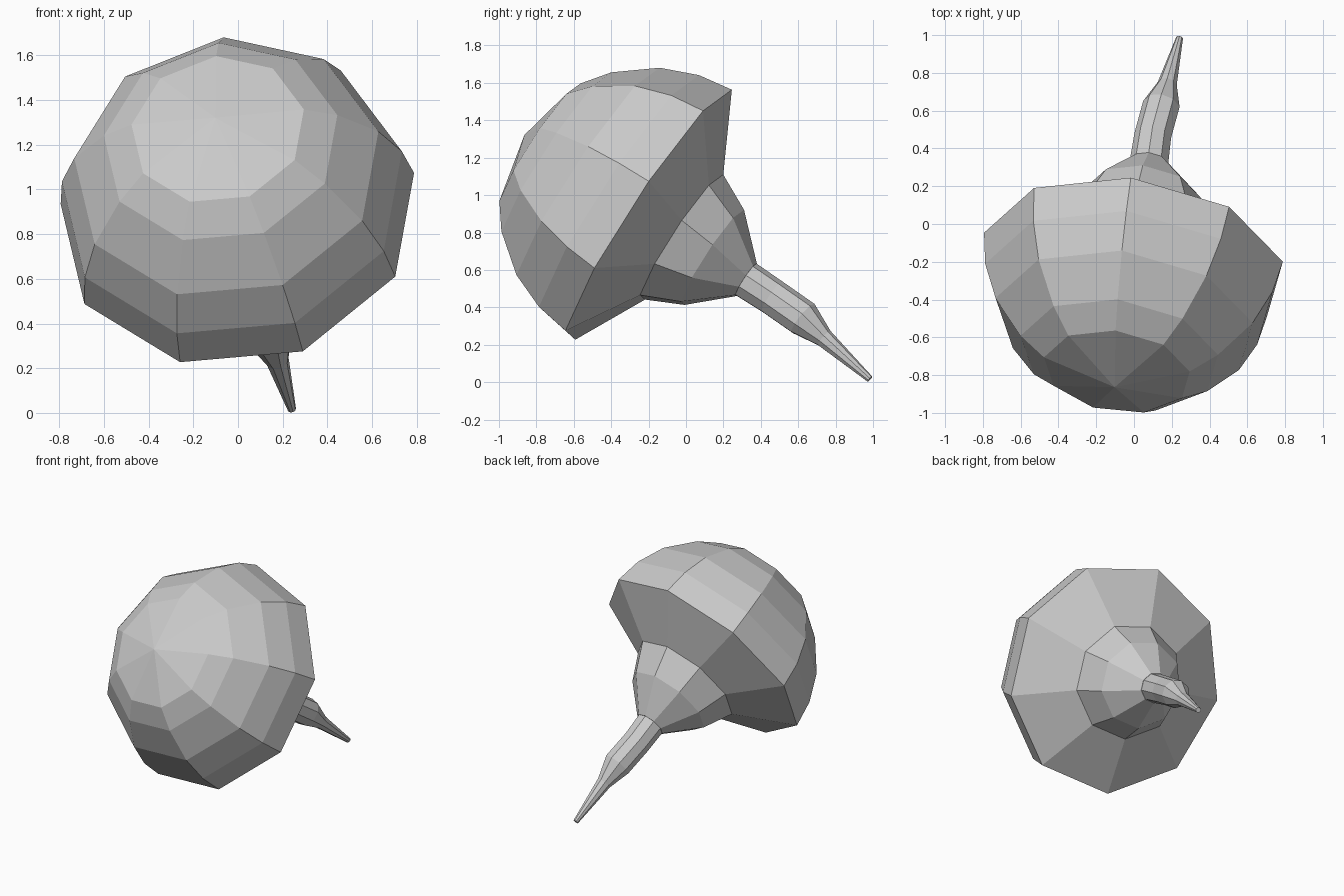
import bpy, bmesh
from math import cos, sin, tau
from mathutils import Vector

if "Cube" in bpy.data.objects:
    bpy.data.objects.remove(bpy.data.objects["Cube"])

SIDES = 9
CENTRE = Vector((0.0, -0.20, 0.887))               # middle of the widest rim
AXIS = Vector((0.128, 0.83, -0.543)).normalized()  # from bulb towards tail
REF = Vector((-0.258, -0.39, -0.657))              # direction of one rim corner


def loft(name, rings):
    """Skin a row of nine-sided rings (centre, direction, radius); radius 0 is a point."""
    bm = bmesh.new()
    loops = []
    for c, d, r in rings:
        d = d.normalized()
        u = (REF - d * REF.dot(d)).normalized()
        v = d.cross(u)
        n = SIDES if r > 0 else 1
        loops.append([bm.verts.new(c + (u * cos(tau * i / SIDES) + v * sin(tau * i / SIDES)) * r)
                      for i in range(n)])
    for a, b in zip(loops, loops[1:]):
        for i in range(SIDES):
            j = (i + 1) % SIDES
            if len(a) == 1:
                bm.faces.new((a[0], b[j], b[i]))
            else:
                bm.faces.new((a[i], a[j], b[j], b[i]))
    for end in (loops[0], loops[-1]):
        if len(end) > 1:
            bm.faces.new(end)
    bmesh.ops.recalc_face_normals(bm, faces=bm.faces)
    me = bpy.data.meshes.new(name)
    bm.to_mesh(me)
    bm.free()
    ob = bpy.data.objects.new(name, me)
    bpy.context.collection.objects.link(ob)
    return ob


# Domed bulb with conical underside and tapering neck: (distance along axis, radius)
profile = [(-0.80, 0), (-0.70, 0.395), (-0.594, 0.535), (-0.39, 0.697), (-0.191, 0.779),
           (0, 0.81), (0.213, 0.405), (0.411, 0.308), (0.627, 0.106)]
loft("bulb", [(CENTRE + AXIS * h, AXIS, r) for h, r in profile])

# Thin bent tail, rings square to the path
path = [((0.08, 0.32, 0.547), 0.104), ((0.10, 0.46, 0.455), 0.100),
        ((0.145, 0.625, 0.34), 0.100), ((0.176, 0.738, 0.235), 0.052),
        ((0.241, 0.983, 0.016), 0.019)]
pts = [Vector(p) for p, r in path]
rings = []
for i, (p, r) in enumerate(path):
    d = pts[min(i + 1, len(pts) - 1)] - pts[max(i - 1, 0)]
    rings.append((pts[i], AXIS if i == 0 else d, r))
loft("tail", rings)
